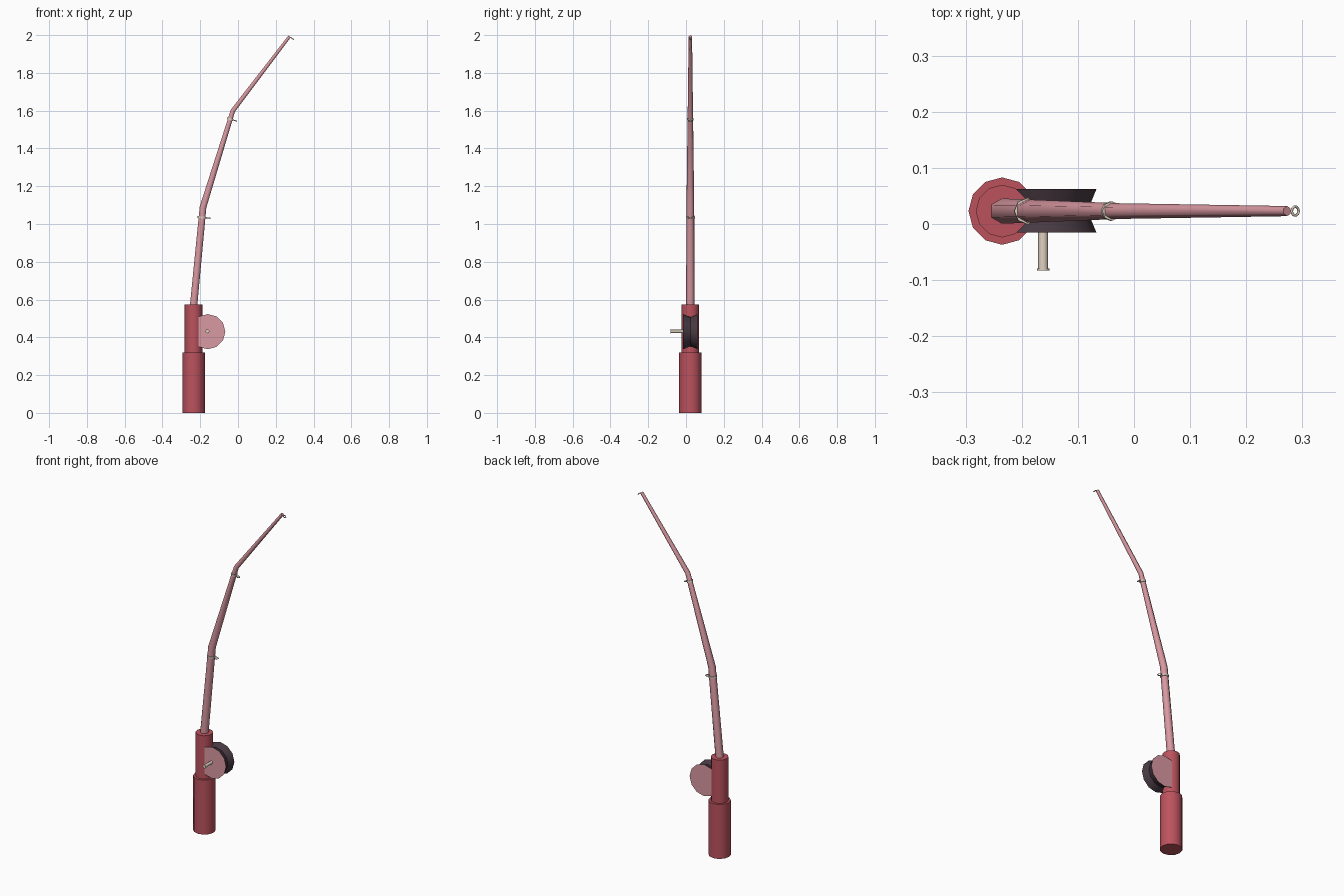
import bpy, bmesh, math
from mathutils import Vector

if "Cube" in bpy.data.objects:
    bpy.data.objects.remove(bpy.data.objects["Cube"])

Y = 0.023  # depth of the rod's centre plane


def material(name, r, g, b):
    m = bpy.data.materials.new(name)
    m.diffuse_color = (r, g, b, 1)
    m.use_nodes = True
    m.node_tree.nodes["Principled BSDF"].inputs["Base Color"].default_value = m.diffuse_color
    return m


RED = material("red", 0.50, 0.085, 0.11)
PINK = material("pink", 0.70, 0.32, 0.36)
DARK = material("dark", 0.065, 0.042, 0.055)
CREAM = material("cream", 0.74, 0.64, 0.52)


def loft(name, points, radii, sides, mat, cap_mat=None, angle=40):
    """Closed tube through points with a radius at each one."""
    pts = [Vector(p) for p in points]
    bm = bmesh.new()
    rings = []
    for i, (p, r) in enumerate(zip(pts, radii)):
        t = Vector()
        if i > 0:
            t += (p - pts[i - 1]).normalized()
        if i < len(pts) - 1:
            t += (pts[i + 1] - p).normalized()
        t.normalize()
        u = Vector((1, 0, 0)) if abs(t.y) > 0.9 else Vector((0, 1, 0))
        v = t.cross(u)
        rings.append([bm.verts.new(p + r * (u * math.cos(a) + v * math.sin(a)))
                      for a in (math.tau * k / sides for k in range(sides))])
    for a, b in zip(rings, rings[1:]):
        for k in range(sides):
            n = (k + 1) % sides
            bm.faces.new((a[k], a[n], b[n], b[k]))
    for ring in (rings[0], rings[-1]):
        bm.faces.new(ring).material_index = 1 if cap_mat else 0
    bmesh.ops.recalc_face_normals(bm, faces=bm.faces)
    me = bpy.data.meshes.new(name)
    bm.to_mesh(me)
    bm.free()
    for m in (mat, cap_mat):
        if m:
            me.materials.append(m)
    ob = bpy.data.objects.new(name, me)
    bpy.context.collection.objects.link(ob)
    smooth(ob, angle)
    return ob


def smooth(ob, angle):
    bpy.ops.object.select_all(action='DESELECT')
    ob.select_set(True)
    bpy.context.view_layer.objects.active = ob
    bpy.ops.object.shade_smooth_by_angle(angle=math.radians(angle))


# Handle
loft("grip", [(-0.235, Y, 0), (-0.235, Y, 0.32)], [0.06] * 2, 12, RED)
loft("reel_seat", [(-0.235, Y, 0.32), (-0.235, Y, 0.575)], [0.047] * 2, 12, RED)

# Bent tapering rod
PATH = [(-0.235, Y, 0.57), (-0.185, Y, 1.09), (-0.027, Y, 1.60), (0.273, Y, 1.993)]
loft("rod", PATH, [0.0225, 0.0205, 0.014, 0.009], 6, PINK, angle=65)

# Reel with a shallow groove, and its crank
loft("reel", [(-0.16, y, 0.43) for y in (-0.015, Y, 0.062)],
     [0.093, 0.077, 0.093], 12, DARK, PINK)
loft("crank", [(-0.162, y, 0.432) for y in (0.0, -0.079, -0.079, -0.083)],
     [0.009, 0.009, 0.011, 0.011], 8, CREAM, angle=50)

# Line guides: segment, height, collar radius, ring offset, ring radius
for i, (seg, z, collar, offset, ring) in enumerate([
        (0, 1.035, 0.0235, 0.034, 0.0105),
        (1, 1.555, 0.0175, 0.027, 0.0085),
        (2, 1.993, 0, 0.018, 0.0080)], 1):
    a, b = Vector(PATH[seg]), Vector(PATH[seg + 1])
    d = (b - a).normalized()
    c = a.lerp(b, (z - a.z) / (b.z - a.z))
    if collar:
        loft(f"guide_collar_{i}", [c - d * 0.005, c + d * 0.005], [collar] * 2, 8, CREAM, angle=50)
    side = Vector((d.z, 0, -d.x))
    bpy.ops.mesh.primitive_torus_add(
        major_segments=10, minor_segments=5, major_radius=ring, minor_radius=0.0025,
        location=c + side * offset, rotation=(0, math.atan2(d.x, d.z), 0))
    ob = bpy.context.object
    ob.name = f"guide_ring_{i}"
    ob.data.materials.append(CREAM)
    smooth(ob, 75)
